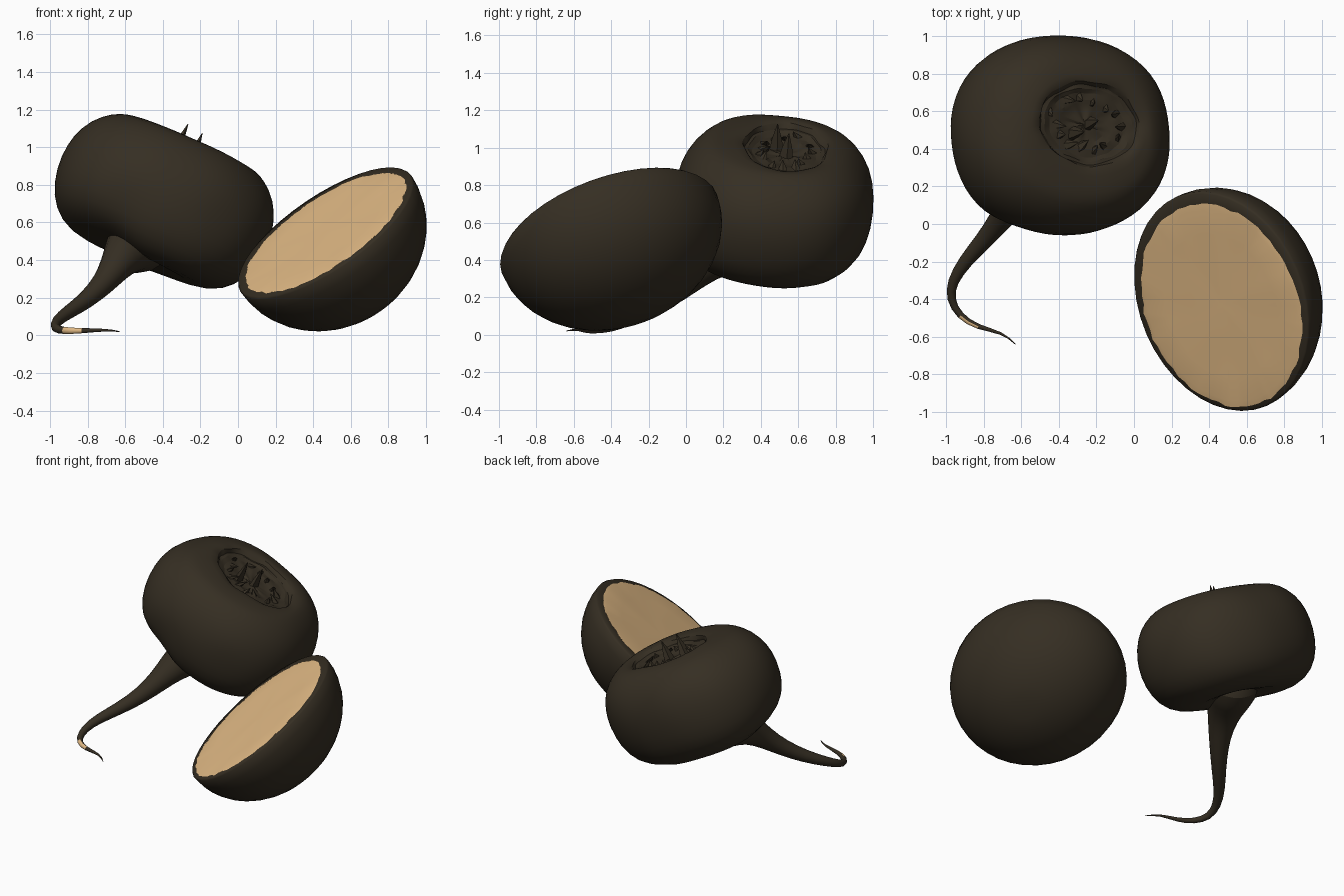
import bpy, bmesh, math, random
from mathutils import Vector, Matrix, noise

random.seed(4)
if "Cube" in bpy.data.objects:
    bpy.data.objects.remove(bpy.data.objects["Cube"])


def material(name, rgb):
    m = bpy.data.materials.new(name)
    m.use_nodes = True
    m.diffuse_color = (*rgb, 1)
    m.node_tree.nodes["Principled BSDF"].inputs["Base Color"].default_value = (*rgb, 1)
    return m


SKIN = material("dark skin", (0.036, 0.0275, 0.0165))
FLESH = material("pale flesh", (0.77, 0.50, 0.24))


def frame(origin, up, side):
    """Matrix whose z follows up and whose x leans towards side."""
    z = Vector(up).normalized()
    x = Vector(side)
    x = (x - z * x.dot(z)).normalized()
    m = Matrix((x, z.cross(x), z)).transposed().to_4x4()
    m.translation = origin
    return m


def finish(bm, name, mats, levels=0, angle=50):
    mesh = bpy.data.meshes.new(name)
    bm.to_mesh(mesh)
    bm.free()
    ob = bpy.data.objects.new(name, mesh)
    bpy.context.collection.objects.link(ob)
    for m in mats:
        mesh.materials.append(m)
    if levels:
        ob.modifiers.new("Smooth", "SUBSURF").levels = levels
        ob.modifiers["Smooth"].render_levels = levels
    bpy.ops.object.select_all(action="DESELECT")
    ob.select_set(True)
    bpy.context.view_layer.objects.active = ob
    bpy.ops.object.shade_smooth_by_angle(angle=math.radians(angle))


def loft(bm, rings):
    """Bridge equal rings of points and close both ends with fans."""
    loops = [[bm.verts.new(p) for p in ring] for ring in rings]
    bands = []
    for a, b in zip(loops, loops[1:]):
        n = len(a)
        bands.append([bm.faces.new((a[i], a[(i + 1) % n], b[(i + 1) % n], b[i]))
                      for i in range(n)])
    for loop in (loops[0], loops[-1]):
        tip = bm.verts.new(sum((v.co for v in loop), Vector()) / len(loop))
        for i, v in enumerate(loop):
            bm.faces.new((v, loop[(i + 1) % len(loop)], tip))
    bmesh.ops.recalc_face_normals(bm, faces=bm.faces)
    return bands


def ring(mat, rx, ry, h, sides, jitter=0.0, power=2.0):
    """Ring of points; a power above two makes it squarer."""
    out = []
    for i in range(sides):
        t = math.tau * i / sides
        c, s = math.cos(t), math.sin(t)
        k = (abs(c) ** power + abs(s) ** power) ** (-1 / power)
        k *= 1 + random.uniform(-jitter, jitter)
        out.append(mat @ Vector((rx * k * c, ry * k * s,
                                 h + random.uniform(-jitter, jitter) * 0.15)))
    return out


# Whole root: a squat lathe with a sunken, ragged crown
body = frame((-0.39, 0.47, 0.715), (0.4, 0.1, 0.91), (1, 0, 0))
top = body @ Matrix.Translation((0.012, 0.03, 0)) @ Matrix.Rotation(0.03, 4, "Y")
profile = [(0.06, -0.30), (0.15, -0.325), (0.26, -0.355), (0.42, -0.335), (0.525, -0.26),
           (0.585, -0.145), (0.602, 0.0), (0.585, 0.12), (0.535, 0.23), (0.45, 0.307),
           (0.39, 0.332)]
crown = [(0.295, 0.335), (0.285, 0.30), (0.26, 0.313), (0.23, 0.288), (0.18, 0.298),
         (0.13, 0.275), (0.06, 0.28)]
bm = bmesh.new()
rings = [ring(body, r, r * 0.895, h, 32, power=2.25) for r, h in profile]
rings.append(ring(top, 0.34, 0.27, 0.342, 32))
rings += [ring(top, r, r * 0.75, h, 32, 0.07) for r, h in crown]
loft(bm, rings)
dents = [((-0.62, 0.0, 0.69), 0.08, 0.05), ((-0.12, 0.0, 0.62), 0.07, 0.02),
         ((-0.70, 0.12, 0.52), 0.13, 0.06), ((-0.80, 0.28, 0.55), 0.16, 0.035)]
centre = body.translation
for v in bm.verts:
    inward = (centre - v.co).normalized()
    push = 0.010 * noise.noise(v.co * 4)
    for spot, size, depth in dents:
        push += depth * math.exp(-((v.co - Vector(spot)).length / size) ** 2)
    v.co += inward * push
finish(bm, "whole_root_body", [SKIN], 1)

# Stem stubs: thin spikes and torn flaps in the crown
bm = bmesh.new()


def spike(base, tip, radius, sides=5):
    base, tip = Vector(base), Vector(tip)
    up = tip - base
    m = frame(base, up, (0.3, 1, 0))
    loft(bm, [ring(m, radius * k, radius * k * 0.6, up.length * f, sides)
              for f, k in ((0, 1), (0.5, 0.65), (1, 0.06))])


spike((-0.34, 0.48, 0.97), (-0.265, 0.49, 1.125), 0.045)
spike((-0.25, 0.53, 0.93), (-0.19, 0.55, 1.075), 0.045)
for i in range(14):
    t = math.tau * i / 14
    r = random.uniform(0.17, 0.25)
    foot = top @ Vector((r * math.cos(t), r * 0.72 * math.sin(t), 0.265))
    r *= random.uniform(0.6, 0.9)
    t += random.uniform(-0.3, 0.3)
    spike(foot, top @ Vector((r * math.cos(t), r * 0.72 * math.sin(t), 0.325)), 0.035)
finish(bm, "crown_stubs", [SKIN], angle=30)

# Tail root: a tapering sweep that flares into the body and curls along the ground
path = [(-0.46, 0.47, 0.58, 0.12), (-0.505, 0.40, 0.505, 0.20), (-0.56, 0.30, 0.475, 0.16),
        (-0.605, 0.20, 0.435, 0.124), (-0.65, 0.11, 0.365, 0.09), (-0.71, 0.02, 0.28, 0.066),
        (-0.80, -0.09, 0.19, 0.05), (-0.90, -0.20, 0.125, 0.039), (-0.97, -0.31, 0.075, 0.03),
        (-0.978, -0.40, 0.036, 0.025), (-0.93, -0.49, 0.024, 0.02),
        (-0.835, -0.55, 0.024, 0.015), (-0.70, -0.575, 0.03, 0.007), (-0.63, -0.64, 0.02, 0.003)]
points = [Vector(p[:3]) for p in path]
bm = bmesh.new()
rings = []
for i, p in enumerate(points):
    along = points[min(i + 1, len(points) - 1)] - points[max(i - 1, 0)]
    r = path[i][3]
    rings.append(ring(frame(p, along, (0, 0, 1)), r, r, 0, 10, 0.03))
bands = loft(bm, rings)
bm.normal_update()
# Scraped patch on the outer side of the curl
for face in bands[10]:
    if face.normal.y < -0.25:
        face.material_index = 1
finish(bm, "tail_root", [SKIN, FLESH], 1)

# Halved root: a domed cup of skin with a thin rolled rim
half = frame((0.468, -0.41, 0.54), (-0.535, -0.315, 0.785), (-0.2, 1.14, 0.32))
LONG, SHORT, DEPTH = 0.615, 0.55, 0.49
bm = bmesh.new()
rings = []
for i in range(1, 12):
    a = math.pi / 2 * i / 11
    s, c = math.sin(a), math.cos(a)
    rings.append(ring(half, LONG * s, SHORT * s, -DEPTH * c, 40))
rings.append(ring(half, LONG * 0.985, SHORT * 0.985, 0.012, 40))
rings.append(ring(half, LONG * 0.87, SHORT * 0.87, 0.008, 40))
loft(bm, rings)
finish(bm, "half_root_skin", [SKIN], 0, 60)

# Cut face: a pale plate with a ragged edge, slightly uneven
plate = half @ Matrix.Translation((-0.018, 0, 0.012))
bm = bmesh.new()
rings = [ring(plate, LONG * 0.925, SHORT * 0.915, 0.001, 72, 0.014)]
rings += [ring(plate, LONG * k, SHORT * k, 0.005, 72) for k in (0.87, 0.65, 0.35, 0.1)]
loft(bm, rings)
up = half.to_3x3() @ Vector((0, 0, 1))
for v in bm.verts:
    v.co += up * 0.004 * noise.noise(v.co * 5)
finish(bm, "half_root_cut_face", [FLESH], 0, 60)
